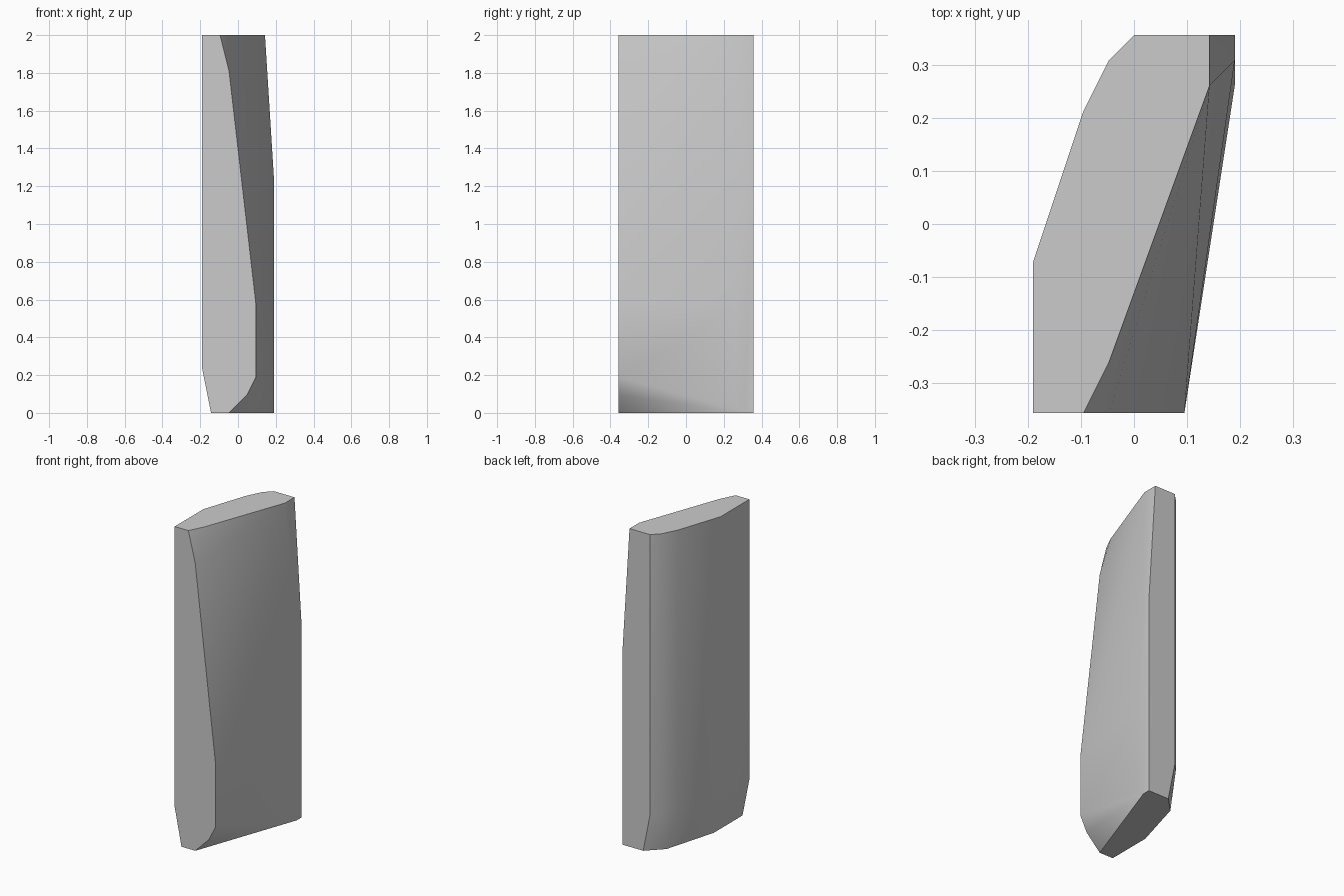
import bpy, bmesh, math

cube = bpy.data.objects.get("Cube")
if cube:
    bpy.data.objects.remove(cube, do_unlink=True)

# Dimensions are in grid cells, 42 cells to the full height
CELL = 2 / 42
SIZE_X, SIZE_Y, TOP = 8, 15, 42


def make_material(name, colour):
    mat = bpy.data.materials.new(name)
    mat.use_nodes = True
    mat.diffuse_color = colour
    mat.node_tree.nodes["Principled BSDF"].inputs["Base Color"].default_value = colour
    return mat


# Flat front and back outlines (x, z)
front = [(0, 42), (2, 42), (3, 38), (6, 12), (6, 4), (5, 2), (3, 0), (1, 0), (0, 5)]
back = [(4, 42), (7, 42), (8, 26), (8, 0), (5, 0), (4, 5)]
points = [(x, 0, z) for x, z in front] + [(x, SIZE_Y, z) for x, z in back]

# Rounded left-hand wall, straight from the top down to the lower bevel
for x, y in [(0, 6), (2, 12), (3, 14)]:
    points += [(x, y, TOP), (x, y, 5)]

# Slanted opposite wall, the top edge and the vertical bulge near the back
points += [(3, 2, TOP), (7, 13, TOP)]
points += [(8, 14, 26), (8, 13, 12), (8, 13, 1)]

# Bottom outline inside the bevels
points += [(x, y, 0) for x, y in [(1, 6), (3, 13), (8, 14)]]

# Skin the sections into one convex slab
bm = bmesh.new()
for x, y, z in points:
    bm.verts.new(((x - SIZE_X / 2) * CELL, (y - SIZE_Y / 2) * CELL, z * CELL))
hull = bmesh.ops.convex_hull(bm, input=bm.verts)
loose = [v for v in bm.verts if not v.link_faces]
bmesh.ops.delete(bm, geom=loose, context='VERTS')
bmesh.ops.dissolve_limit(bm, angle_limit=math.radians(0.5), verts=bm.verts, edges=bm.edges)
bmesh.ops.recalc_face_normals(bm, faces=bm.faces)

mesh = bpy.data.meshes.new("stone_slab")
bm.to_mesh(mesh)
bm.free()
slab = bpy.data.objects.new("stone_slab", mesh)
bpy.context.collection.objects.link(slab)
mesh.materials.append(make_material("stone_grey", (0.6, 0.6, 0.6, 1)))

# Soft walls with crisp end faces
bpy.ops.object.select_all(action='DESELECT')
slab.select_set(True)
bpy.context.view_layer.objects.active = slab
bpy.ops.object.shade_smooth_by_angle(angle=math.radians(32))
